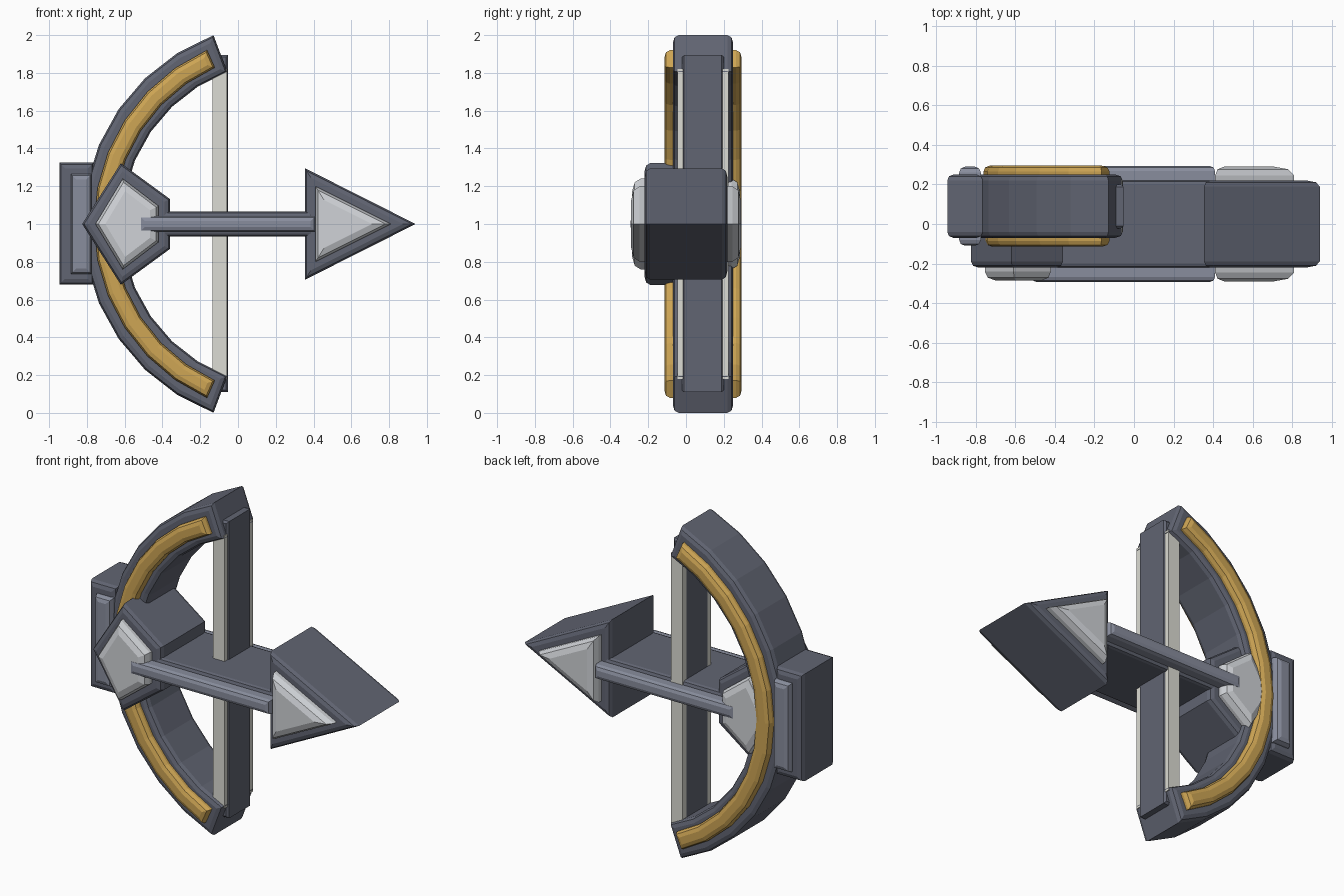
import bpy, bmesh, math

if "Cube" in bpy.data.objects:
    bpy.data.objects.remove(bpy.data.objects["Cube"])


def material(name, rgb):
    m = bpy.data.materials.new(name)
    m.diffuse_color = (*rgb, 1)
    m.use_nodes = True
    m.node_tree.nodes["Principled BSDF"].inputs["Base Color"].default_value = m.diffuse_color
    return m


DARK = material("dark_steel", (0.12, 0.13, 0.17))
TRIM = material("blue_grey_trim", (0.25, 0.27, 0.34))
GOLD = material("gold", (0.62, 0.38, 0.09))
PALE = material("pale_metal", (0.63, 0.65, 0.68))
CORD = material("cord", (0.72, 0.72, 0.66))


def prism(name, outline, y0, y1, bevel, mat, segments=2):
    """Extrude an XZ outline along y and bevel the rims of both faces."""
    bm = bmesh.new()
    front = bm.faces.new([bm.verts.new((x, y0, z)) for x, z in outline])
    ext = bmesh.ops.extrude_face_region(bm, geom=[front], use_keep_orig=True)
    back_verts = [g for g in ext["geom"] if isinstance(g, bmesh.types.BMVert)]
    for v in back_verts:
        v.co.y = y1
    bmesh.ops.recalc_face_normals(bm, faces=bm.faces)
    if bevel:
        rims = [e for e in bm.edges if abs(e.verts[0].co.y - e.verts[1].co.y) < 1e-5]
        bmesh.ops.bevel(bm, geom=rims, offset=bevel, segments=segments,
                        profile=0.5, affect='EDGES', clamp_overlap=True)
    bmesh.ops.recalc_face_normals(bm, faces=bm.faces)
    me = bpy.data.meshes.new(name)
    bm.to_mesh(me)
    bm.free()
    me.materials.append(mat)
    ob = bpy.data.objects.new(name, me)
    bpy.context.collection.objects.link(ob)
    return ob


def rect(x0, x1, z0, z1):
    return [(x0, z0), (x1, z0), (x1, z1), (x0, z1)]


def arc_band(r_in, r_out, start, n=12, cx=0.246, cz=1.0):
    """Closed outline of a ring section, symmetric about z = cz."""
    angles = [math.radians(start + (360 - 2 * start) * i / n) for i in range(n + 1)]
    outer = [(cx + r_out * math.cos(a), cz + r_out * math.sin(a)) for a in angles]
    inner = [(cx + r_in * math.cos(a), cz + r_in * math.sin(a)) for a in angles]
    return outer + inner[::-1]


def pentagon(left, mid, right, tall, short):
    return [(left, 1), (mid, 1 - tall), (right, 1 - short), (right, 1 + short), (mid, 1 + tall)]


# Bow limbs and gold inlay
prism("bow_limb", arc_band(0.86, 1.068, 110.6), -0.07, 0.25, 0.03, DARK)
prism("bow_gold_inlay", arc_band(0.907, 1.008, 114), -0.115, 0.295, 0.03, GOLD)

# Grip block on the outside of the bow
prism("grip_block", rect(-0.945, -0.765, 0.68, 1.325), -0.07, 0.25, 0.03, DARK)
prism("grip_inlay", rect(-0.885, -0.775, 0.735, 1.265), -0.11, 0.29, 0.03, TRIM)

# Bowstring: dark core with pale sides
prism("string_core", rect(-0.135, -0.052, 0.11, 1.895), -0.022, 0.2, 0.012, DARK, 1)
prism("string_sides", rect(-0.135, -0.058, 0.18, 1.82), -0.046, 0.224, 0, CORD)

# Pentagonal arrow tail
prism("arrow_tail", pentagon(-0.825, -0.62, -0.36, 0.322, 0.132), -0.22, 0.22, 0.03, DARK)
prism("arrow_tail_inlay", pentagon(-0.755, -0.61, -0.42, 0.24, 0.095), -0.285, 0.285, 0.045, PALE)

# Arrow shaft
prism("arrow_shaft", rect(-0.5, 0.4, 0.935, 1.065), -0.22, 0.22, 0.02, DARK)
prism("arrow_shaft_trim", rect(-0.52, 0.41, 0.958, 1.042), -0.293, 0.293, 0.025, TRIM)

# Triangular arrow head
prism("arrow_head", [(0.355, 0.705), (0.94, 1), (0.355, 1.295)], -0.22, 0.22, 0.03, DARK)
prism("arrow_head_inlay", [(0.41, 0.8), (0.81, 1), (0.41, 1.2)], -0.29, 0.29, 0.045, PALE)
